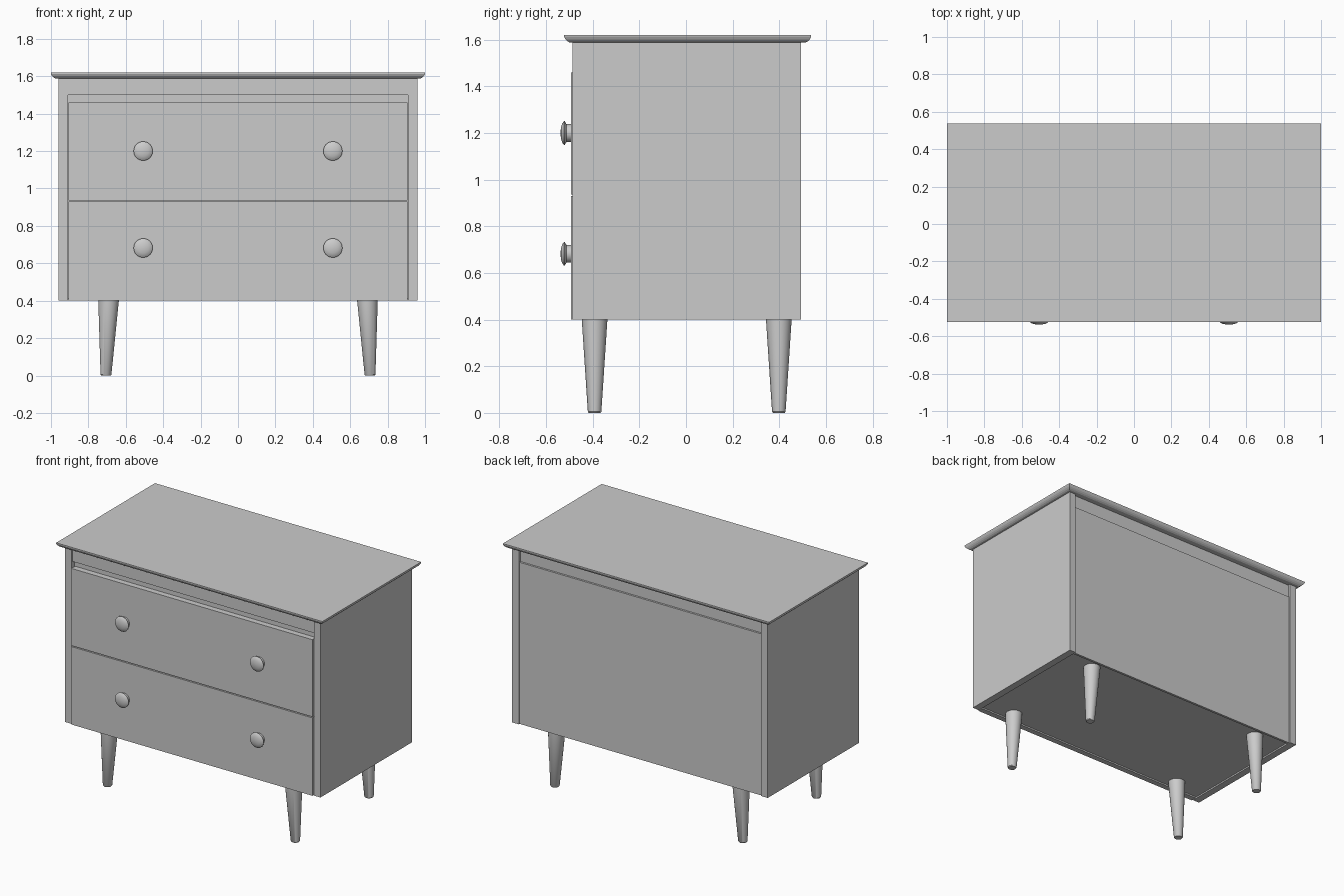
import bpy
import bmesh
import math
from mathutils import Matrix, Vector

if "Cube" in bpy.data.objects:
    bpy.data.objects.remove(bpy.data.objects["Cube"])

grey = bpy.data.materials.new("plain grey")
grey.diffuse_color = (0.6, 0.6, 0.6, 1)
grey.use_nodes = True
grey.node_tree.nodes["Principled BSDF"].inputs["Base Color"].default_value = grey.diffuse_color


def finish(name, bm, smooth=False):
    bmesh.ops.recalc_face_normals(bm, faces=bm.faces)
    mesh = bpy.data.meshes.new(name)
    bm.to_mesh(mesh)
    bm.free()
    mesh.materials.append(grey)
    obj = bpy.data.objects.new(name, mesh)
    bpy.context.collection.objects.link(obj)
    if smooth:
        bpy.ops.object.select_all(action='DESELECT')
        obj.select_set(True)
        bpy.context.view_layer.objects.active = obj
        bpy.ops.object.shade_smooth_by_angle(angle=math.radians(35))
    return obj


def box(name, x, y, z):
    """Box from (min, max) pairs."""
    bm = bmesh.new()
    bmesh.ops.create_cube(bm, size=1)
    for v in bm.verts:
        v.co = Vector([(r[0] + r[1]) / 2 + c * (r[1] - r[0]) for r, c in zip((x, y, z), v.co)])
    return finish(name, bm)


def turned(name, profile, matrix, sides=32):
    """Closed turned part from (radius, height) points around z."""
    bm = bmesh.new()
    rings = []
    for r, h in profile:
        rings.append([bm.verts.new((r * math.cos(2 * math.pi * i / sides),
                                    r * math.sin(2 * math.pi * i / sides), h))
                      for i in range(sides)])
    for a, b in zip(rings, rings[1:]):
        for i in range(sides):
            j = (i + 1) % sides
            bm.faces.new((a[i], a[j], b[j], b[i]))
    bm.faces.new(rings[0])
    bm.faces.new(rings[-1])
    bm.transform(matrix)
    return finish(name, bm, smooth=True)


# Tabletop with a moulded edge that tucks in underneath
bm = bmesh.new()
rings = []
for inset, z in ((0, 1.62), (0, 1.613), (0.006, 1.602), (0.014, 1.594), (0.024, 1.588)):
    x, y0, y1 = 1 - inset, -0.523 + inset, 0.537 - inset
    rings.append([bm.verts.new((px, py, z)) for px, py in ((-x, y0), (x, y0), (x, y1), (-x, y1))])
for a, b in zip(rings, rings[1:]):
    for i in range(4):
        j = (i + 1) % 4
        bm.faces.new((a[i], a[j], b[j], b[i]))
bm.faces.new(rings[0])
bm.faces.new(rings[-1])
finish("tabletop", bm)

# Carcass
box("side_panel_left", (-0.96, -0.91), (-0.486, 0.494), (0.40, 1.59))
box("side_panel_right", (0.91, 0.96), (-0.486, 0.494), (0.40, 1.59))
box("inner_carcass", (-0.91, 0.91), (-0.455, 0.47), (0.41, 1.59))
box("front_rail", (-0.91, 0.91), (-0.478, -0.455), (1.50, 1.59))
box("back_rail", (-0.91, 0.91), (0.47, 0.478), (1.50, 1.59))
box("back_panel", (-0.91, 0.91), (0.47, 0.486), (0.40, 1.497))

# Drawers
box("lower_drawer", (-0.905, 0.905), (-0.494, -0.455), (0.40, 0.929))
box("upper_drawer", (-0.905, 0.905), (-0.494, -0.455), (0.936, 1.46))

# Knobs: neck, flared rim and shallow dome
knob = [(0.038, 0), (0.038, 0.018), (0.043, 0.022), (0.051, 0.026), (0.051, 0.029),
        (0.042, 0.036), (0.028, 0.041), (0.012, 0.0435), (0.002, 0.044)]
turn = Matrix.Rotation(math.pi / 2, 4, 'X')
for row, z in (("lower", 0.682), ("upper", 1.20)):
    for side, x in (("left", -0.507), ("right", 0.507)):
        turned(f"{row}_knob_{side}", knob, Matrix.Translation((x, -0.494, z)) @ turn)

# Tapered legs, splayed slightly outwards
leg = [(0.025, 0), (0.029, 0.005), (0.055, 0.40), (0.055, 0.412)]
for side, s in (("left", -1), ("right", 1)):
    splay = Matrix.Identity(4)
    splay[0][2] = -s * 0.035
    for end, y in (("front", -0.392), ("back", 0.398)):
        turned(f"{end}_leg_{side}", leg, Matrix.Translation((s * 0.706, y, 0)) @ splay)
